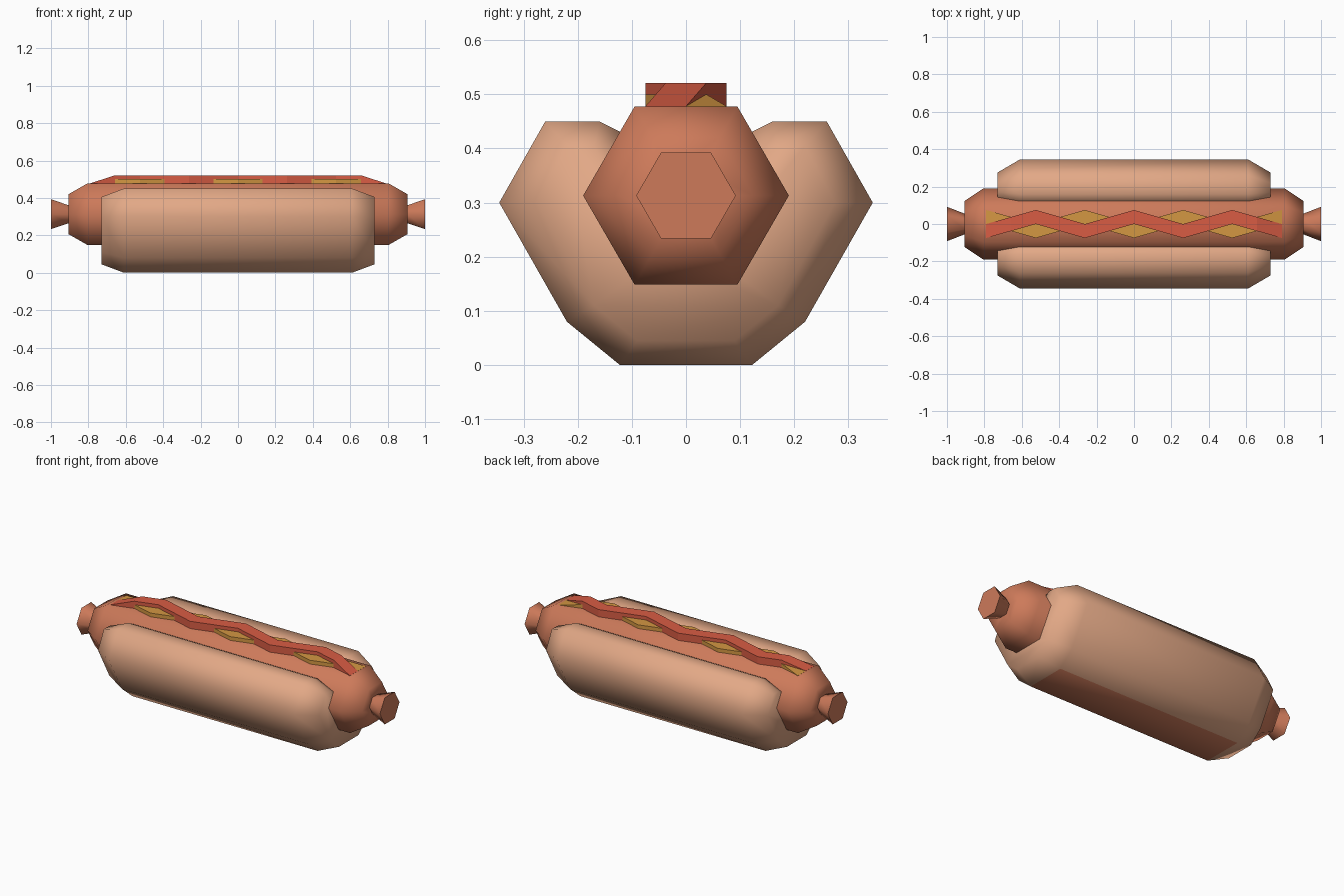
import bpy, bmesh, math

if "Cube" in bpy.data.objects:
    bpy.data.objects.remove(bpy.data.objects["Cube"])


def material(name, rgb):
    m = bpy.data.materials.new(name)
    lin = [((c / 255 + 0.055) / 1.055) ** 2.4 for c in rgb]
    m.diffuse_color = (*lin, 1)
    m.use_nodes = True
    m.node_tree.nodes["Principled BSDF"].inputs["Base Color"].default_value = m.diffuse_color
    return m


BUN = material("bun tan", (226, 168, 134))
MEAT = material("sausage brown", (205, 122, 90))
RED = material("ketchup red", (216, 92, 68))
YELLOW = material("mustard yellow", (212, 151, 66))


def loft(name, sections, mats, smooth=None, rule=None):
    """Join closed cross-sections (lists of x, y, z) with quads and cap both ends."""
    bm = bmesh.new()
    rings = [[bm.verts.new(p) for p in s] for s in sections]
    n = len(rings[0])
    for a, b in zip(rings, rings[1:]):
        for i in range(n):
            j = (i + 1) % n
            bm.faces.new((a[i], a[j], b[j], b[i]))
    bm.faces.new(rings[0])
    bm.faces.new(rings[-1])
    bmesh.ops.recalc_face_normals(bm, faces=bm.faces)
    if rule:
        for f in bm.faces:
            f.material_index = rule(f)
    me = bpy.data.meshes.new(name)
    bm.to_mesh(me)
    bm.free()
    for m in mats:
        me.materials.append(m)
    ob = bpy.data.objects.new(name, me)
    bpy.context.collection.objects.link(ob)
    if smooth:
        bpy.ops.object.select_all(action='DESELECT')
        ob.select_set(True)
        bpy.context.view_layer.objects.active = ob
        bpy.ops.object.shade_smooth_by_angle(angle=math.radians(smooth))
    return ob


# Sausage: six-sided, with a flared nub at each end
half = [(0.805, 0.19), (0.905, 0.124), (0.905, 0.055), (1.0, 0.092)]
spine = [(-x, r) for x, r in reversed(half)] + half
loft("sausage",
     [[(x, r * math.cos(k * math.pi / 3), 0.313 + r * math.sin(k * math.pi / 3))
       for k in range(6)] for x, r in spine], [MEAT], 70)

# Bun: U-shaped section mirrored in y, drawn in at both ends, brown underside
middle = [(0.122, 0), (0.22, 0.08), (0.345, 0.30), (0.26, 0.45),
          (0.16, 0.45), (0.12, 0.43), (0.08, 0.30), (0.05, 0.20)]
end = [(0.09, 0.045), (0.17, 0.11), (0.275, 0.30), (0.22, 0.405),
       (0.17, 0.405), (0.137, 0.39), (0.08, 0.30), (0.05, 0.20)]


def bun_section(x, prof):
    return ([(x, y, z) for y, z in prof]
            + [(x, -y, z) for y, z in reversed(prof)])


loft("bun",
     [bun_section(x, p) for x, p in
      [(-0.73, end), (-0.61, middle), (0.61, middle), (0.73, end)]],
     [BUN, MEAT], 70,
     lambda f: 1 if f.calc_center_median().z < 0.001 else 0)


# Sauces: zigzag strips that taper down at the ends
def sauce(name, side, top, mat):
    base = 0.47
    right = [(0.2625, -1, top), (0.525, 1, top), (0.657, 0, top), (0.79, -1, 0.478)]
    path = [(-x, s, z) for x, s, z in reversed(right)] + [(0, 1, top)] + right
    rows = []
    for x, s, z in path:
        c = side * s * 0.0375
        lo, hi = c - 0.0375, c + 0.0375
        rows.append([(x, lo, base), (x, hi, base), (x, hi, z), (x, lo, z)])
    loft(name, rows, [mat])


sauce("ketchup", 1, 0.521, RED)
sauce("mustard", -1, 0.50, YELLOW)
